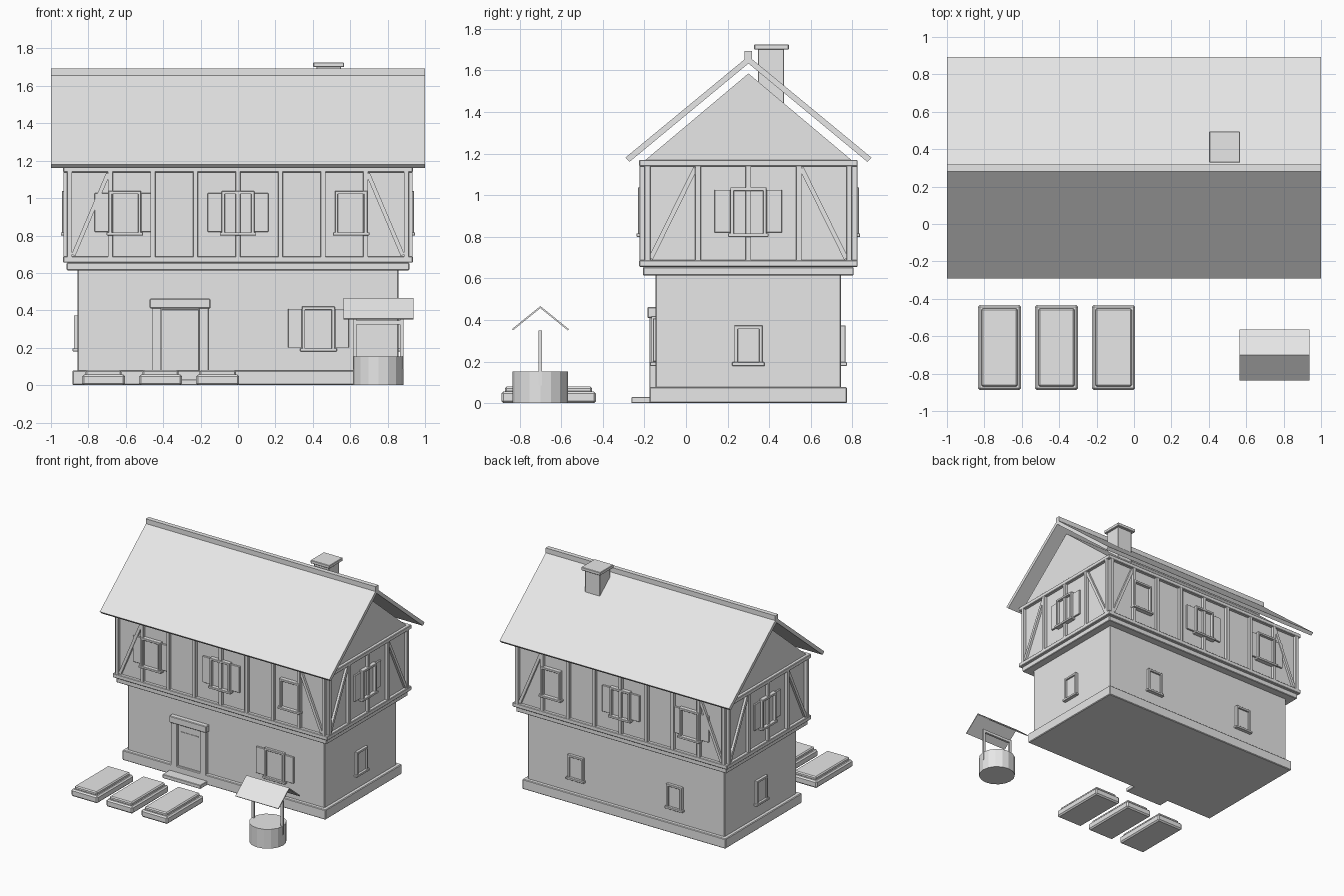
import bpy, bmesh, math
from mathutils import Vector

if "Cube" in bpy.data.objects:
    bpy.data.objects.remove(bpy.data.objects["Cube"])

grey = bpy.data.materials.new("plain_grey")
grey.diffuse_color = (0.8, 0.8, 0.8, 1)
grey.use_nodes = True
grey.node_tree.nodes["Principled BSDF"].inputs["Base Color"].default_value = grey.diffuse_color


def finish(name, bm, bevel=0.0):
    bmesh.ops.recalc_face_normals(bm, faces=bm.faces)
    me = bpy.data.meshes.new(name)
    bm.to_mesh(me)
    bm.free()
    me.materials.append(grey)
    ob = bpy.data.objects.new(name, me)
    bpy.context.collection.objects.link(ob)
    if bevel:
        m = ob.modifiers.new("soft_edges", 'BEVEL')
        m.width, m.segments = bevel, 1
    return ob


def box(name, x0, x1, y0, y1, z0, z1, bevel=0.003):
    bm = bmesh.new()
    bmesh.ops.create_cube(bm, size=1)
    for v in bm.verts:
        v.co = ((x0 + x1) / 2 + v.co.x * (x1 - x0),
                (y0 + y1) / 2 + v.co.y * (y1 - y0),
                (z0 + z1) / 2 + v.co.z * (z1 - z0))
    return finish(name, bm, bevel)


def prism(name, pts, x0, x1):
    """Extrude a (y, z) profile along x."""
    bm = bmesh.new()
    f = bm.faces.new([bm.verts.new((x0, y, z)) for y, z in pts])
    ext = bmesh.ops.extrude_face_region(bm, geom=[f])
    for v in ext['geom']:
        if isinstance(v, bmesh.types.BMVert):
            v.co.x = x1
    return finish(name, bm)


CY = 0.30   # house centre in y


class Wall:
    """Maps (u along the wall, d outward, z) to world space."""
    def __init__(self, side, hx, hy):
        self.side, self.hx, self.hy = side, hx, hy

    def to_world(self, u, d, z):
        s = self.side
        if s == "front":
            return Vector((u, CY - self.hy - d, z))
        if s == "back":
            return Vector((u, CY + self.hy + d, z))
        return Vector(((self.hx + d) * (1 if s == "right" else -1), CY + u, z))

    def box(self, name, u0, u1, d, z0, z1, d0=-0.01, bevel=0.002):
        a, b = self.to_world(u0, d0, z0), self.to_world(u1, d, z1)
        lo, hi = [min(p) for p in zip(a, b)], [max(p) for p in zip(a, b)]
        return box(f"{self.side}_{name}", lo[0], hi[0], lo[1], hi[1], lo[2], hi[2], bevel)

    def brace(self, u0, z0, u1, z1, d=0.018, w=0.022):
        n = Vector((z0 - z1, u1 - u0)).normalized() * w / 2
        quad = [(u0 + n.x, z0 + n.y), (u1 + n.x, z1 + n.y),
                (u1 - n.x, z1 - n.y), (u0 - n.x, z0 - n.y)]
        bm = bmesh.new()
        a = [bm.verts.new(self.to_world(u, -0.005, z)) for u, z in quad]
        b = [bm.verts.new(self.to_world(u, d, z)) for u, z in quad]
        bm.faces.new(a)
        bm.faces.new(b)
        for i in range(4):
            j = (i + 1) % 4
            bm.faces.new((a[i], a[j], b[j], b[i]))
        finish(f"{self.side}_diagonal_brace", bm)

    def window(self, u, w, z0, z1, d, shutters):
        t = 0.017
        self.box("window_pane", u - w + t, u + w - t, 0.008, z0, z1 - t, bevel=0)
        for s in (-1, 1):
            e = sorted((u + s * w, u + s * (w - t)))
            self.box("window_jamb", e[0], e[1], d, z0, z1)
            if shutters:
                e = sorted((u + s * w, u + s * (w + 0.075)))
                self.box("shutter", e[0], e[1], 0.013, z0 + 0.005, z1 - 0.012)
        self.box("window_head", u - w, u + w, d, z1 - t, z1)
        self.box("window_sill", u - w - 0.01, u + w + 0.01, d + 0.006, z0 - 0.015, z0 + 0.002)


# Masonry, storey ledges and attic
box("plinth", -0.885, 0.885, -0.176, 0.774, 0, 0.078, 0.005)
box("ground_floor", -0.857, 0.857, -0.147, 0.745, 0.07, 0.62, 0.005)
box("jetty_beam", -0.916, 0.916, -0.206, 0.806, 0.614, 0.655, 0.004)
box("sill_beam", -0.935, 0.935, -0.225, 0.825, 0.655, 0.688, 0.004)
box("upper_floor", -0.91, 0.91, -0.20, 0.80, 0.66, 1.165)
box("top_beam", -0.935, 0.935, -0.225, 0.825, 1.138, 1.17, 0.004)
prism("attic_gable", [(-0.20, 1.165), (0.80, 1.165), (CY, 1.585)], -0.91, 0.91)

# Main roof, ridge and chimney
prism("roof", [(CY - 0.592, 1.18), (CY, 1.668), (CY + 0.592, 1.18),
               (CY + 0.572, 1.16), (CY, 1.633), (CY - 0.572, 1.16)], -1, 1)
box("ridge_cap", -1, 1, CY - 0.018, CY + 0.018, 1.655, 1.693, 0)
box("chimney", 0.42, 0.55, 0.345, 0.472, 1.2, 1.705)
box("chimney_cap", 0.402, 0.567, 0.328, 0.494, 1.70, 1.725, 0.003)

# Timber framing and windows of the upper floor
for side in ("front", "back", "left", "right"):
    wall = Wall(side, 0.91, 0.50)
    long_side = side in ("front", "back")
    if long_side:
        posts = [i * 0.2275 for i in range(-3, 4)] + [-0.9, 0.9]
    else:
        posts = [i * 0.2425 for i in range(-2, 3)]
    for u in posts:
        wall.box("post", u - 0.0135, u + 0.0135, 0.024, 0.68, 1.145)
    for s in (-1, 1):
        if long_side:
            wall.brace(s * 0.88, 0.695, s * 0.695, 1.13)
        else:
            wall.brace(s * 0.47, 0.695, s * 0.255, 1.13)
    for u in ((-0.605, 0, 0.605) if long_side else (0,)):
        wall.window(u, 0.087, 0.815, 1.038, 0.031, u < 0.5)

# Ground floor windows
for side in ("front", "back", "left", "right"):
    wall = Wall(side, 0.857, 0.446)
    if side == "front":
        wall.window(0.43, 0.088, 0.195, 0.42, 0.021, True)
    else:
        for u in ((-0.43, 0.43) if side == "back" else (0,)):
            wall.window(u, 0.068, 0.195, 0.373, 0.021, False)

# Door with posts, lintel and step
wall = Wall("front", 0.857, 0.446)
wall.box("door", -0.41, -0.21, 0.012, 0.03, 0.405)
wall.box("door_rail", -0.385, -0.235, 0.016, 0.345, 0.35, bevel=0)
for u in (-0.436, -0.184):
    wall.box("door_post", u - 0.025, u + 0.025, 0.03, 0.03, 0.415)
wall.box("door_lintel", -0.472, -0.148, 0.039, 0.41, 0.462, bevel=0.004)
box("door_step", -0.475, -0.145, -0.262, -0.15, 0, 0.03, 0.003)

# Garden beds
for x in (-0.719, -0.414, -0.109):
    box("garden_bed", x - 0.115, x + 0.115, -0.888, -0.433, 0, 0.056, 0.01)
    box("bed_soil", x - 0.097, x + 0.097, -0.87, -0.451, 0.05, 0.08, 0.008)

# Well
WX, WY = 0.75, -0.70
bm = bmesh.new()
bmesh.ops.create_cone(bm, cap_ends=True, segments=16, radius1=0.134, radius2=0.134, depth=0.152)
bmesh.ops.translate(bm, verts=bm.verts, vec=(WX, WY, 0.076))
finish("well_drum", bm)
for s in (-1, 1):
    x = WX + s * 0.126
    box("well_post", x - 0.01, x + 0.01, WY - 0.008, WY + 0.008, 0.085, 0.35, 0)
box("well_crossbar", WX - 0.13, WX + 0.13, WY - 0.009, WY + 0.009, 0.325, 0.346, 0)
prism("well_roof", [(WY - 0.137, 0.356), (WY, 0.467), (WY + 0.137, 0.356),
                    (WY + 0.132, 0.35), (WY, 0.457), (WY - 0.132, 0.35)], WX - 0.187, WX + 0.187)
